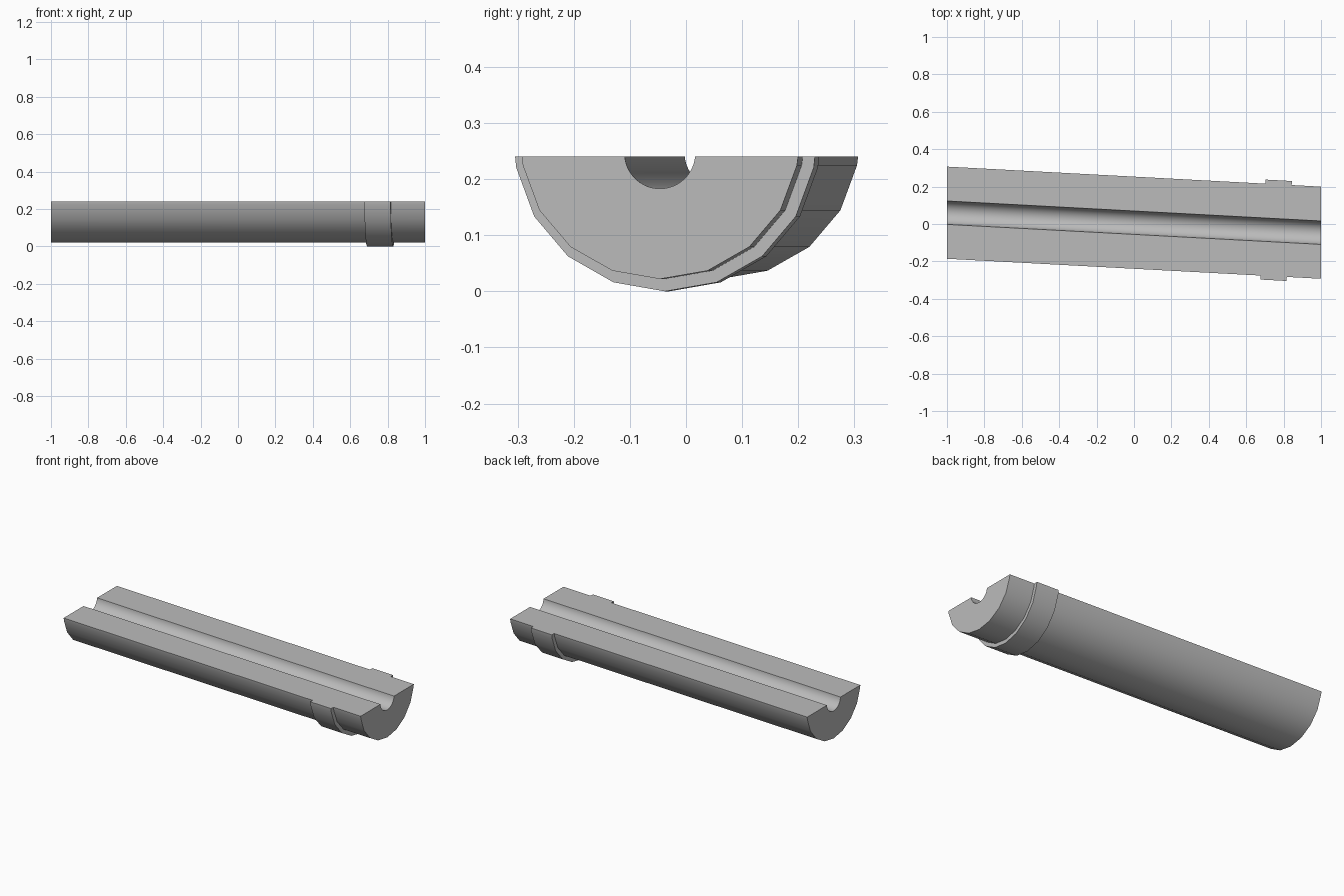
import bpy, bmesh, math

if "Cube" in bpy.data.objects:
    bpy.data.objects.remove(bpy.data.objects["Cube"], do_unlink=True)

TOP = 0.24        # height of the flat split face
SLOPE = -0.0535   # sideways drift of the axis along x
AXIS_Y = 0.007    # axis position at x = 0
AXIS_Z = 0.267

metal = bpy.data.materials.new("grey_metal")
metal.use_nodes = True
GREY = (0.5, 0.5, 0.5, 1)
metal.diffuse_color = GREY
metal.node_tree.nodes["Principled BSDF"].inputs["Base Color"].default_value = GREY


def shell_arc(ry, rz):
    """Lower half of an 18-sided round, from -y to +y, cut flat at TOP."""
    pts = [(ry * math.sin(math.radians(a)), AXIS_Z - rz * math.cos(math.radians(a)))
           for a in range(-80, 81, 20)]
    edge = ry * math.sin(math.radians(80))
    return [(-edge - 0.002, TOP)] + pts + [(edge + 0.002, TOP)]


def bore_arc(radius, depth, steps=24):
    """Round channel in the flat face, from +y to -y."""
    cz = TOP - depth + radius
    end = math.acos((cz - TOP) / radius)
    return [(radius * math.sin(end * (1 - 2 * i / steps)),
             cz - radius * math.cos(end * (1 - 2 * i / steps))) for i in range(steps + 1)]


def loft(name, profile, x0, x1, square_to_axis):
    """Sweep a closed profile along the slanted axis and cap both ends."""
    bm = bmesh.new()
    rings = []
    for x in (x0, x1):
        ring = []
        for y, z in profile:
            px = x - SLOPE * y if square_to_axis else x
            ring.append(bm.verts.new((px, AXIS_Y + SLOPE * px + y, z)))
        rings.append(ring)
    n = len(profile)
    for i in range(n):
        j = (i + 1) % n
        bm.faces.new((rings[0][i], rings[0][j], rings[1][j], rings[1][i]))
    for ring in rings:
        bm.faces.new(ring)
    bmesh.ops.recalc_face_normals(bm, faces=bm.faces)
    mesh = bpy.data.meshes.new(name)
    bm.to_mesh(mesh)
    bm.free()
    mesh.materials.append(metal)
    obj = bpy.data.objects.new(name, mesh)
    bpy.context.collection.objects.link(obj)
    bpy.ops.object.select_all(action="DESELECT")
    obj.select_set(True)
    bpy.context.view_layer.objects.active = obj
    bpy.ops.object.shade_smooth_by_angle(angle=math.radians(30))
    return obj


body = shell_arc(0.248, 0.245)
rim = shell_arc(0.27, 0.267)

# Split tube with its central channel, ends cut square to x
loft("split_tube", body + bore_arc(0.063, 0.057), -1, 1, False)

# Raised collar wrapped round the tube, square to the axis
loft("collar", rim + body[::-1], 0.69, 0.83, True)
